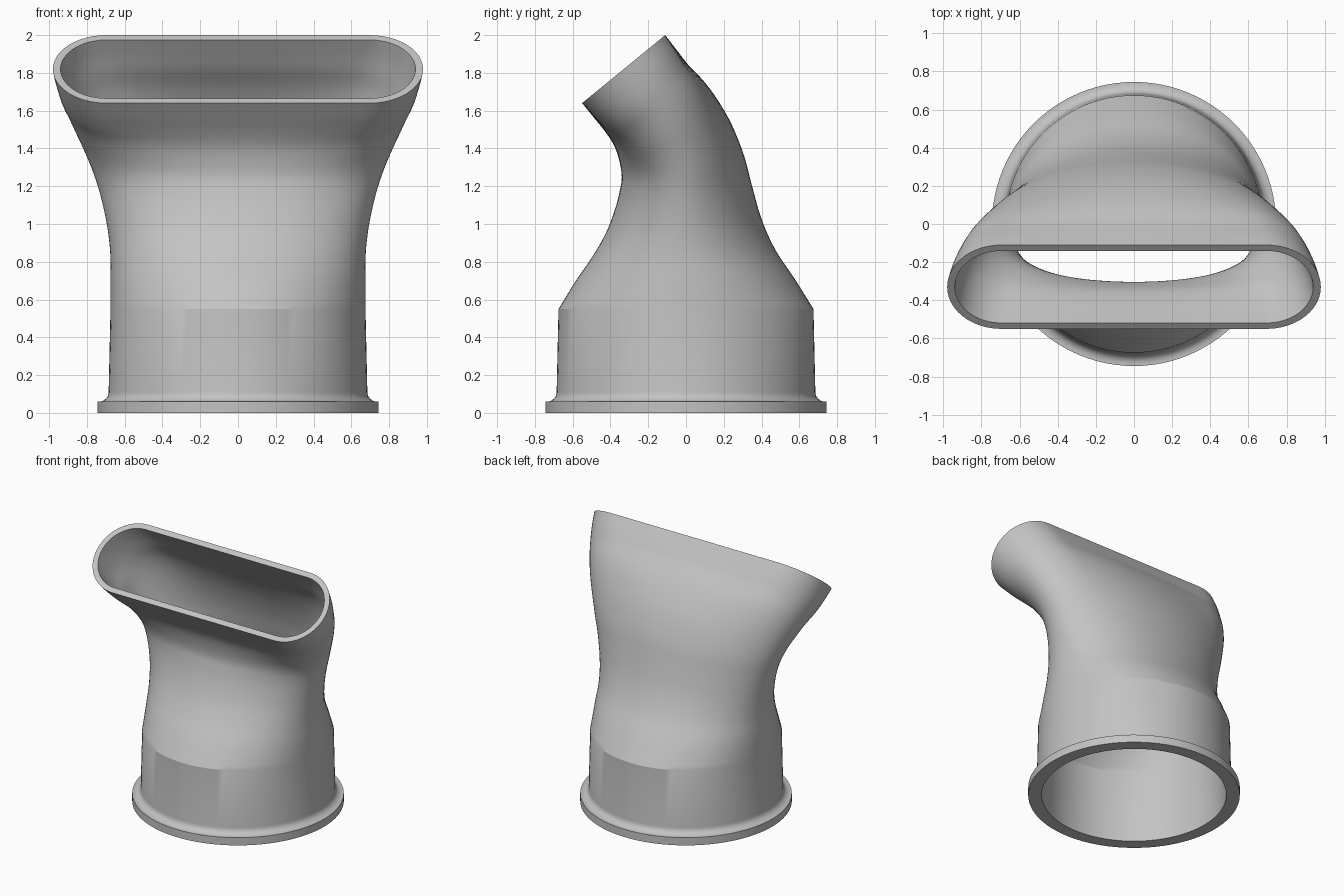
import bpy
import bmesh
from math import cos, sin, pi, radians
from mathutils import Vector

cube = bpy.data.objects.get("Cube")
if cube:
    bpy.data.objects.remove(cube, do_unlink=True)

SEGMENTS = 96
WALL = 0.04

grey = bpy.data.materials.new("plain grey")
grey.use_nodes = True
colour = (0.55, 0.55, 0.55, 1)
grey.diffuse_color = colour
grey.node_tree.nodes["Principled BSDF"].inputs["Base Color"].default_value = colour


def circle(r, z):
    """Level round section in the same form as the spout sections."""
    return (-r, z, r, z, r, 0)


def oval_point(a, w, d, k):
    """Point on an ellipse (k=0) blending to a straight-sided slot (k=1)."""
    c, s = cos(a), sin(a)
    sx, sy = (1 if c >= 0 else -1), (1 if s >= 0 else -1)
    q = math_quarter(a)
    flat = w - d
    if q <= pi / 4:
        slot = (flat + d * cos(2 * q), d * sin(2 * q))
    else:
        slot = (flat * cos(q) / cos(pi / 4), d)
    x = w * abs(c) * (1 - k) + slot[0] * k
    y = d * abs(s) * (1 - k) + slot[1] * k
    return sx * x, sy * y


def math_quarter(a):
    """Fold an angle into the first quarter turn."""
    a = a % pi
    return min(a, pi - a)


def add_ring(bm, section, inset=0.0):
    fy, fz, by, bz, w, k = section
    front, back = Vector((0, fy, fz)), Vector((0, by, bz))
    centre, axis = (front + back) / 2, (back - front).normalized()
    depth = (back - front).length / 2 - inset
    ring = []
    for i in range(SEGMENTS):
        x, y = oval_point(2 * pi * i / SEGMENTS, w - inset, depth, k)
        ring.append(bm.verts.new(centre + axis * y + Vector((x, 0, 0))))
    return ring


def smooth_sections(keys, steps=4):
    """Catmull-Rom interpolation through the key sections."""
    out = []
    for i in range(len(keys) - 1):
        p0, p1, p2 = keys[max(i - 1, 0)], keys[i], keys[i + 1]
        p3 = keys[min(i + 2, len(keys) - 1)]
        for s in range(steps):
            t = s / steps
            out.append(tuple(
                b + t / 2 * (c - a + t * (2 * a - 5 * b + 4 * c - d + t * (3 * (b - c) + d - a)))
                for a, b, c, d in zip(p0, p1, p2, p3)))
    return out + [keys[-1]]


# Spout sections: front y, front z, back y, back z, half width, slot blend
spout = smooth_sections([
    circle(0.675, 0.55),
    (-0.583, 0.70, 0.575, 0.71, 0.675, 0),
    (-0.50, 0.82, 0.475, 0.86, 0.676, 0),
    (-0.425, 0.95, 0.402, 1.02, 0.692, 0),
    (-0.375, 1.08, 0.35, 1.20, 0.725, 0),
    (-0.35, 1.18, 0.308, 1.36, 0.765, 0.05),
    (-0.34, 1.25, 0.245, 1.52, 0.81, 0.18),
    (-0.352, 1.33, 0.172, 1.65, 0.857, 0.38),
    (-0.378, 1.41, 0.095, 1.755, 0.897, 0.6),
    (-0.425, 1.485, 0.01, 1.845, 0.935, 0.8),
    (-0.485, 1.56, -0.05, 1.922, 0.96, 0.93),
    (-0.55, 1.64, -0.11, 2.0, 0.98, 1),
])

# Base flange with a rounded fillet into the round collar
base = [circle(0.745, 0), circle(0.745, 0.06)]
for i in range(7):
    a = i / 6 * pi / 2
    base.append(circle(0.735 - 0.05 * sin(a), 0.11 - 0.05 * cos(a)))

# Outer skin upwards, then inner skin downwards, closed at the base
bm = bmesh.new()
rings = [add_ring(bm, s) for s in base + spout]
rings += [add_ring(bm, s, WALL) for s in reversed(spout)]
rings.append(add_ring(bm, circle(0.69, 0), WALL))
for lower, upper in zip(rings, rings[1:] + rings[:1]):
    for i in range(SEGMENTS):
        j = (i + 1) % SEGMENTS
        bm.faces.new((lower[i], lower[j], upper[j], upper[i]))

mesh = bpy.data.meshes.new("duct_nozzle")
bm.to_mesh(mesh)
bm.free()
mesh.materials.append(grey)
nozzle = bpy.data.objects.new("duct_nozzle", mesh)
bpy.context.collection.objects.link(nozzle)

bpy.ops.object.select_all(action="DESELECT")
nozzle.select_set(True)
bpy.context.view_layer.objects.active = nozzle
bpy.ops.object.shade_smooth_by_angle(angle=radians(25))
